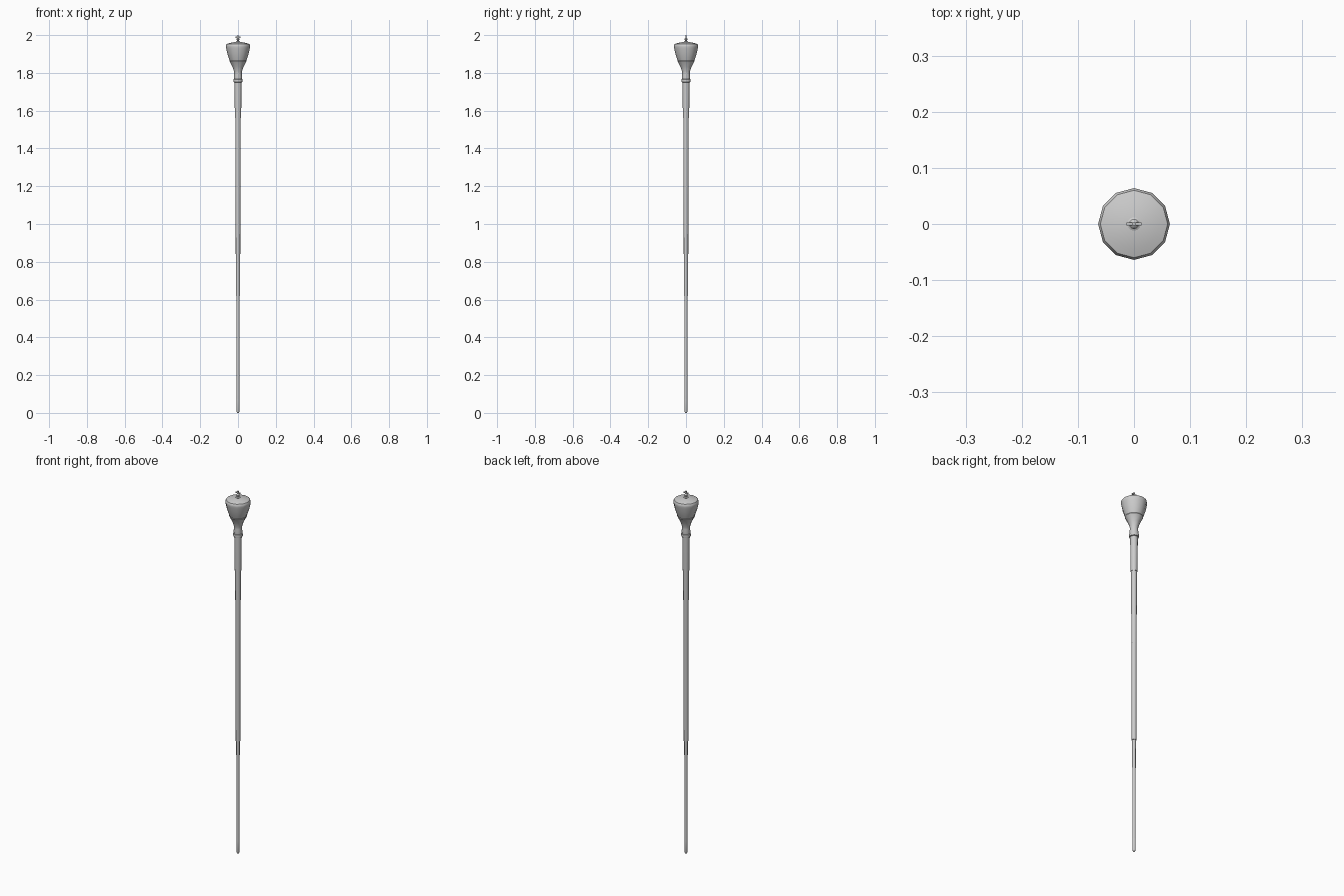
import bpy, bmesh, math

if "Cube" in bpy.data.objects:
    bpy.data.objects.remove(bpy.data.objects["Cube"])

def lathe(name, profile, sides=12):
    """Closed solid of revolution about z from (radius, z) points, bottom to top."""
    bm = bmesh.new()
    rings = []
    for r, z in profile:
        rings.append([bm.verts.new((r * math.cos(2 * math.pi * i / sides),
                                    r * math.sin(2 * math.pi * i / sides), z))
                      for i in range(sides)])
    for a, b in zip(rings, rings[1:]):
        for i in range(sides):
            j = (i + 1) % sides
            bm.faces.new((a[i], a[j], b[j], b[i]))
    bm.faces.new(rings[0][::-1])
    bm.faces.new(rings[-1])
    mesh = bpy.data.meshes.new(name)
    bm.to_mesh(mesh)
    bm.free()
    ob = bpy.data.objects.new(name, mesh)
    bpy.context.collection.objects.link(ob)
    bpy.ops.object.select_all(action='DESELECT')
    ob.select_set(True)
    bpy.context.view_layer.objects.active = ob
    bpy.ops.object.shade_smooth_by_angle(angle=math.radians(35))
    return ob

def box(name, size, loc):
    bpy.ops.mesh.primitive_cube_add(size=1, location=loc)
    ob = bpy.context.object
    ob.name = name
    ob.scale = size
    return ob

# Tapering staff: ferrule, then stepped shaft sections
lathe("ferrule", [(0.005, 0), (0.0075, 0.006), (0.008, 0.07)])
lathe("lower_shaft", [(0.0075, 0.07), (0.009, 0.62)])
lathe("middle_shaft", [(0.0115, 0.62), (0.0125, 1.16)])
lathe("upper_shaft", [(0.0128, 1.16), (0.0145, 1.56)])
lathe("grip", [(0.0165, 1.56), (0.019, 1.755)])

# Collar ring and flared neck under the head
lathe("collar", [(0.019, 1.75), (0.024, 1.752), (0.025, 1.758), (0.024, 1.766), (0.02, 1.768)])
lathe("neck", [(0.021, 1.766), (0.0225, 1.776), (0.020, 1.795), (0.021, 1.807),
               (0.029, 1.832), (0.041, 1.855), (0.045, 1.862), (0.043, 1.868)])

# Bulbous head with a shallow domed cap
lathe("head", [(0.043, 1.863), (0.050, 1.882), (0.058, 1.908), (0.062, 1.928),
               (0.064, 1.938), (0.064, 1.946), (0.060, 1.953)])
lathe("cap", [(0.060, 1.953), (0.045, 1.958), (0.025, 1.962), (0.008, 1.964)])

# Finial: stem, orb and small cross
lathe("finial_base", [(0.011, 1.962), (0.012, 1.966), (0.006, 1.969), (0.005, 1.974)])
lathe("finial_orb", [(0.003, 1.970), (0.008, 1.974), (0.009, 1.979), (0.006, 1.984), (0.002, 1.986)])
box("cross_upright", (0.006, 0.005, 0.018), (0, 0, 1.991))
box("cross_arm", (0.026, 0.005, 0.006), (0, 0, 1.989))
